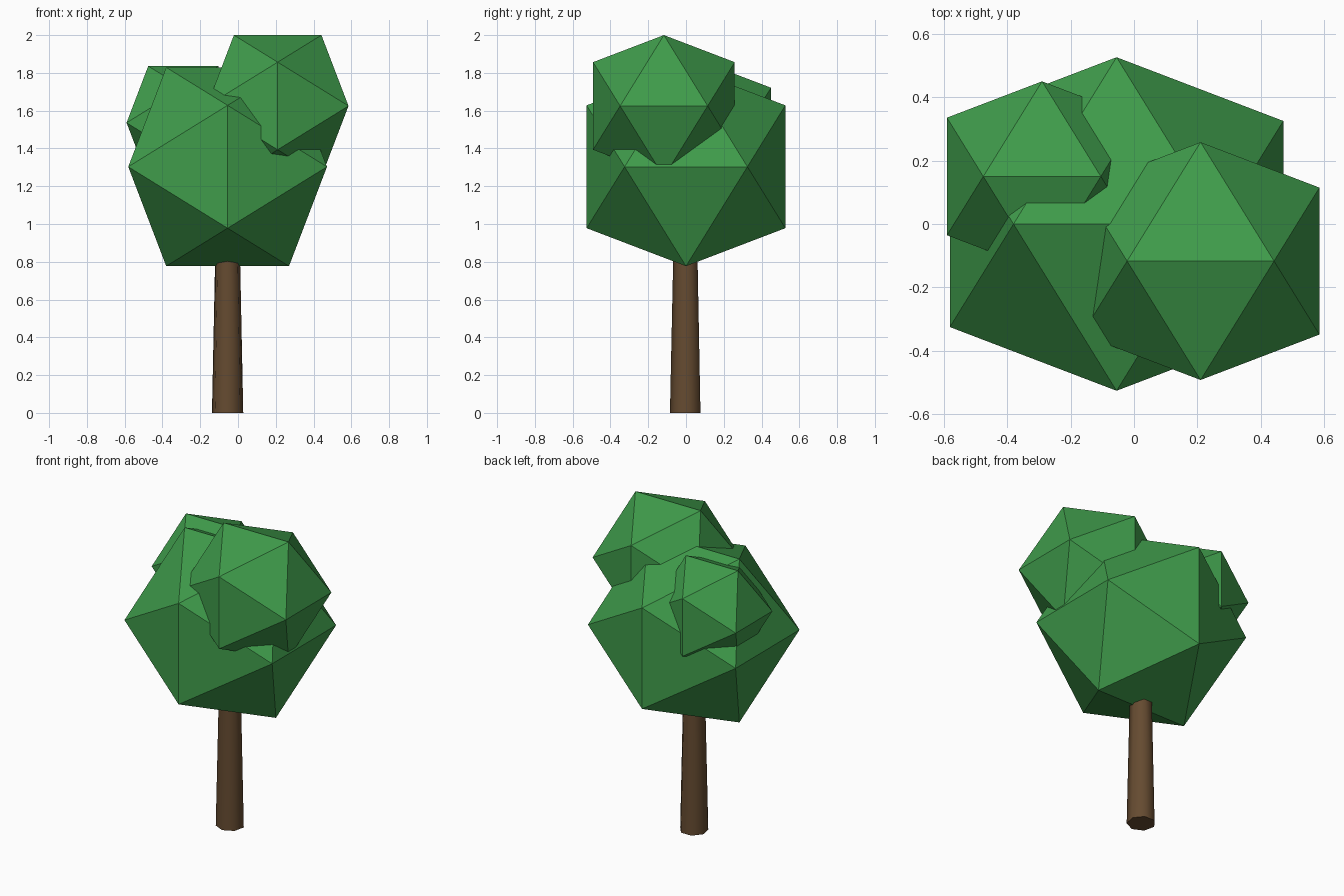
import bpy, bmesh
from math import pi, radians
from mathutils import Matrix

if "Cube" in bpy.data.objects:
    bpy.data.objects.remove(bpy.data.objects["Cube"])

PHI = (1 + 5 ** 0.5) / 2


def material(name, color):
    m = bpy.data.materials.new(name)
    m.diffuse_color = color
    m.use_nodes = True
    m.node_tree.nodes["Principled BSDF"].inputs["Base Color"].default_value = m.diffuse_color
    return m


def add_object(name, bm, mat, location):
    bmesh.ops.recalc_face_normals(bm, faces=bm.faces)
    mesh = bpy.data.meshes.new(name)
    bm.to_mesh(mesh)
    bm.free()
    mesh.materials.append(mat)
    ob = bpy.data.objects.new(name, mesh)
    ob.location = location
    bpy.context.collection.objects.link(ob)
    return ob


def foliage(name, location, half):
    """Icosahedron with horizontal top and bottom edges along x; half = half its extent."""
    bm = bmesh.new()
    a, b = half / PHI, half
    for s in (-1, 1):
        for t in (-1, 1):
            for co in ((s * a, 0, t * b), (0, s * b, t * a), (s * b, t * a, 0)):
                bm.verts.new(co)
    bmesh.ops.convex_hull(bm, input=bm.verts)
    return add_object(name, bm, leaf, location)


leaf = material("leaf_green", (0.05, 0.33, 0.07, 1))
bark = material("bark_brown", (0.13, 0.07, 0.03, 1))

# Trunk: tapered, seven sides, smooth sides with flat caps
bm = bmesh.new()
bmesh.ops.create_cone(bm, cap_ends=True, segments=7, radius1=0.085, radius2=0.066,
                      depth=0.9, matrix=Matrix.Translation((0, 0, 0.45)) @ Matrix.Rotation(pi, 4, 'Z'))
trunk = add_object("trunk", bm, bark, (-0.055, 0, 0))
bpy.context.view_layer.objects.active = trunk
trunk.select_set(True)
bpy.ops.object.shade_smooth_by_angle(angle=radians(60))
trunk.select_set(False)

# Foliage: one large crown and two smaller clumps sunk into it
foliage("crown_main", (-0.055, 0, 1.303), 0.526)
foliage("crown_upper_right", (0.21, -0.117, 1.625), 0.375)
foliage("crown_back_left", (-0.29, 0.15, 1.536), 0.30)
